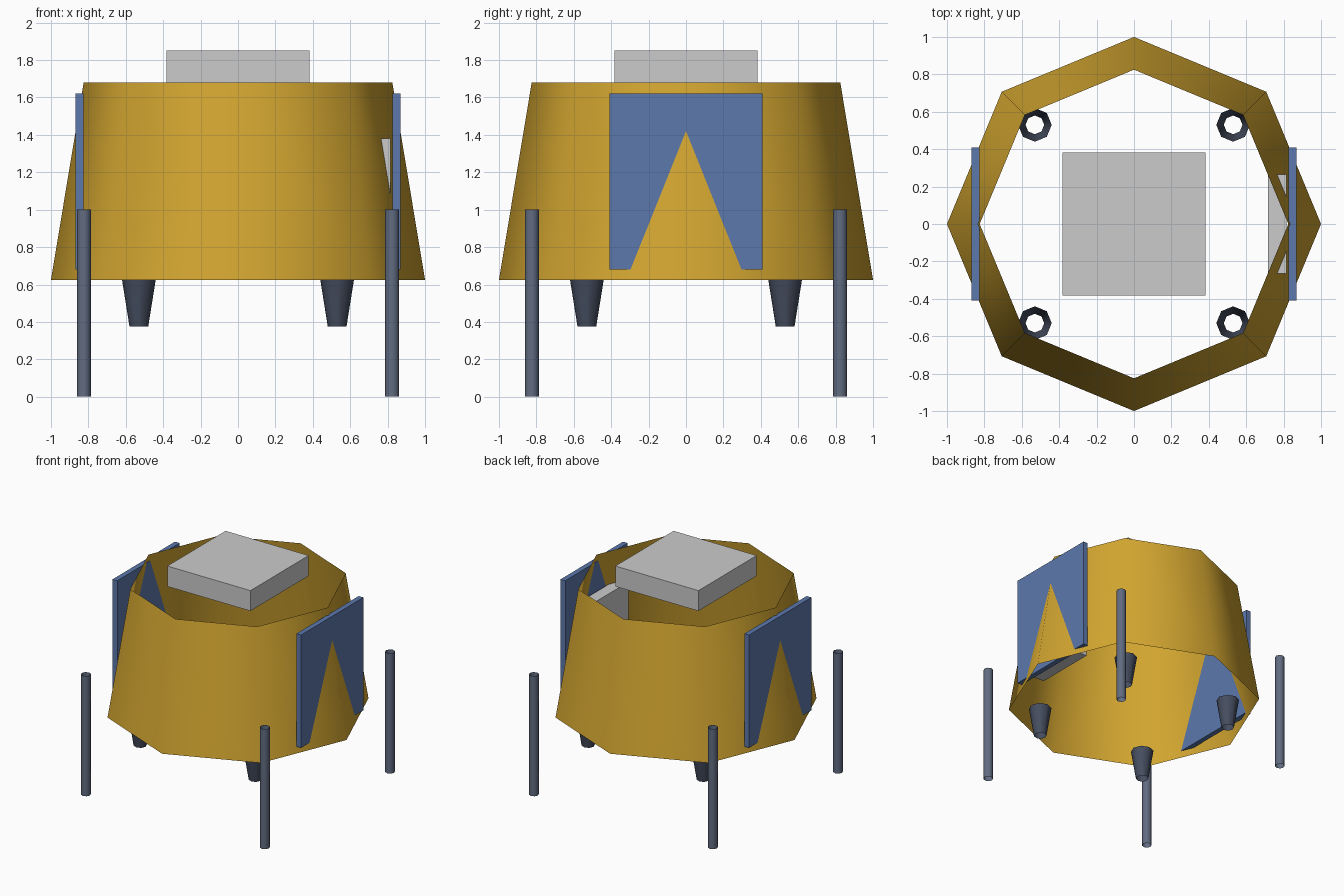
import bpy, bmesh
from mathutils import Matrix

if "Cube" in bpy.data.objects:
    bpy.data.objects.remove(bpy.data.objects["Cube"])


def material(name, rgb):
    m = bpy.data.materials.new(name)
    m.diffuse_color = (*rgb, 1)
    m.use_nodes = True
    m.node_tree.nodes["Principled BSDF"].inputs["Base Color"].default_value = m.diffuse_color
    return m


gold = material("gold_foil", (0.65, 0.38, 0.03))
blue = material("blue_panel", (0.107, 0.188, 0.413))
slate = material("slate_metal", (0.12, 0.15, 0.22))
dark = material("dark_metal", (0.06, 0.075, 0.115))


def finish(name, bm, loc, mat=None, smooth=False):
    bmesh.ops.recalc_face_normals(bm, faces=bm.faces)
    for f in bm.faces:
        f.smooth = smooth
    me = bpy.data.meshes.new(name)
    bm.to_mesh(me)
    bm.free()
    ob = bpy.data.objects.new(name, me)
    ob.location = loc
    if mat:
        me.materials.append(mat)
    bpy.context.collection.objects.link(ob)
    return ob


def open_tube(name, x, y, z0, z1, r0, r1, mat):
    # eight-sided, open-ended, smooth-shaded tube
    bm = bmesh.new()
    bmesh.ops.create_cone(bm, cap_ends=False, segments=8,
                          radius1=r0, radius2=r1, depth=z1 - z0)
    return finish(name, bm, (x, y, (z0 + z1) / 2), mat, True)


def box(name, lo, hi, mat=None):
    size = [b - a for a, b in zip(lo, hi)]
    bm = bmesh.new()
    bmesh.ops.create_cube(bm, size=1, matrix=Matrix.Diagonal((*size, 1)))
    return finish(name, bm, [(a + b) / 2 for a, b in zip(lo, hi)], mat)


# tapered octagonal hull, open at both ends
open_tube("hull", 0, 0, 0.625, 1.68, 1.0, 0.825, gold)

# roof hatch and the door block inside the right wall
box("roof_hatch", (-0.383, -0.383, 1.68), (0.383, 0.383, 1.85))
box("door_block", (0.717, -0.265, 0.69), (0.815, 0.265, 1.38))

# side panels
box("right_panel", (0.825, -0.41, 0.68), (0.868, 0.41, 1.62), blue)
box("left_panel", (-0.868, -0.41, 0.68), (-0.825, 0.41, 1.62), blue)

# corner legs and thruster nozzles
for sx, side in ((-1, "left"), (1, "right")):
    for sy, end in ((-1, "front"), (1, "back")):
        open_tube(f"{end}_{side}_leg", sx * 0.824, sy * 0.824,
                  0, 1.0, 0.038, 0.038, slate)
        open_tube(f"{end}_{side}_nozzle", sx * 0.53, sy * 0.53,
                  0.375, 0.625, 0.05, 0.09, dark)
